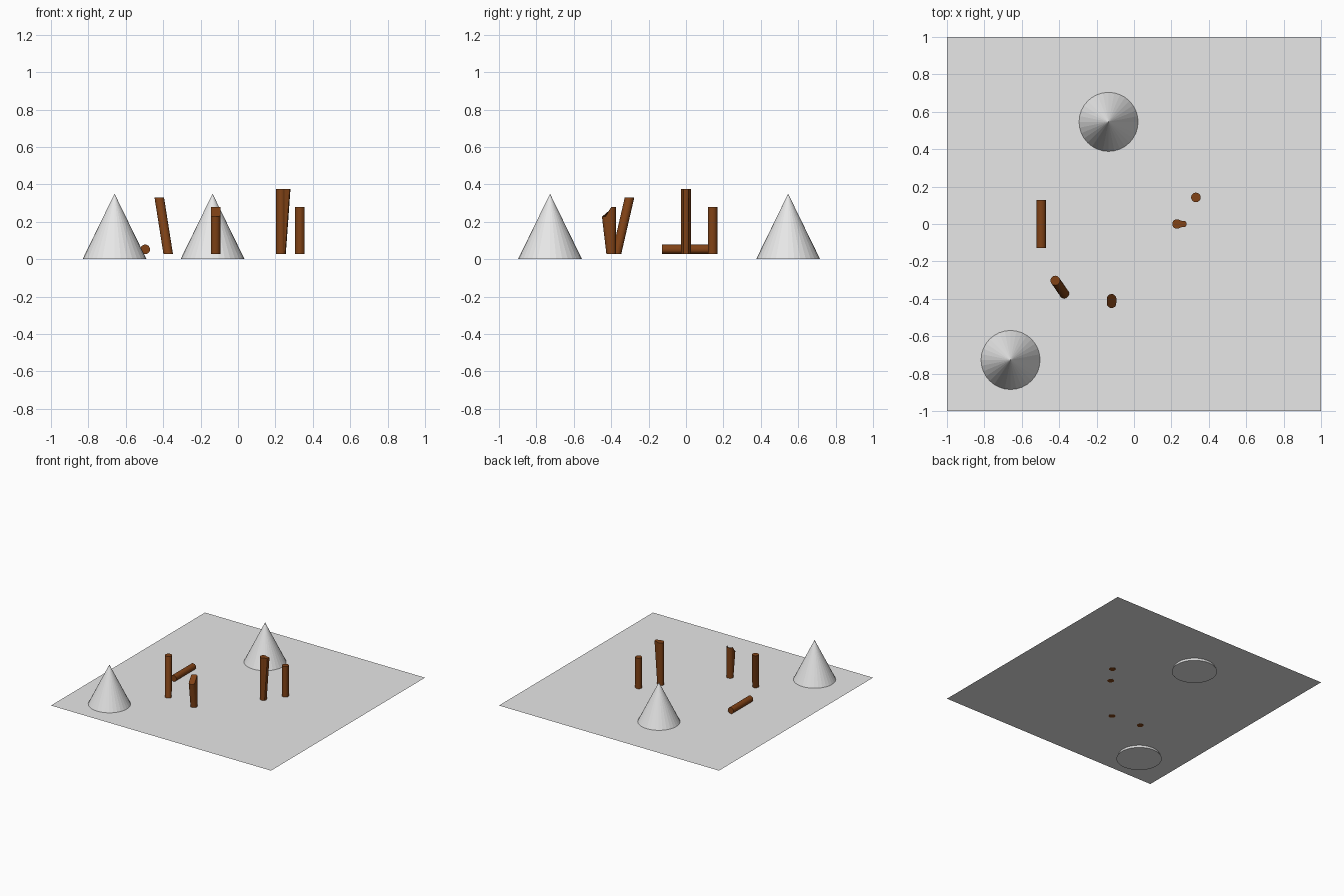
import bpy, bmesh
from mathutils import Matrix, Vector

if "Cube" in bpy.data.objects:
    bpy.data.objects.remove(bpy.data.objects["Cube"])

GROUND_Z = 0.027
POST_R = 0.0255
SIDES = 32


def material(name, rgb):
    m = bpy.data.materials.new(name)
    m.diffuse_color = (*rgb, 1.0)
    m.use_nodes = True
    m.node_tree.nodes["Principled BSDF"].inputs["Base Color"].default_value = m.diffuse_color
    return m


grey = material("light_grey", (0.8, 0.8, 0.8))
brown = material("bark_brown", (0.22, 0.055, 0.008))


def finish(bm, name, mat):
    bmesh.ops.recalc_face_normals(bm, faces=bm.faces)
    me = bpy.data.meshes.new(name)
    bm.to_mesh(me)
    bm.free()
    me.materials.append(mat)
    ob = bpy.data.objects.new(name, me)
    bpy.context.collection.objects.link(ob)
    return ob


def cone(name, x, y, r=0.171, h=0.35):
    bm = bmesh.new()
    bmesh.ops.create_cone(bm, cap_ends=True, segments=SIDES, radius1=r, radius2=0,
                          depth=h, matrix=Matrix.Translation((x, y, h / 2)))
    return finish(bm, name, grey)


def post(name, x, y, top, lean=(0, 0), pull=None, shift=(0, 0, 0)):
    """Upright log; lean slides the top, pull(v) picks top points to move by shift."""
    base = GROUND_Z - 0.0005
    bm = bmesh.new()
    bmesh.ops.create_cone(bm, cap_ends=True, segments=SIDES, radius1=POST_R,
                          radius2=POST_R, depth=top - base)
    for v in bm.verts:
        if v.co.z > 0:
            moved = pull is not None and pull(v.co)
            v.co += Vector((*lean, 0))
            if moved:
                v.co += Vector(shift)
        v.co += Vector((x, y, (top + base) / 2))
    return finish(bm, name, brown)


# ground sheet
bm = bmesh.new()
bmesh.ops.create_grid(bm, x_segments=1, y_segments=1, size=1,
                      matrix=Matrix.Translation((0, 0, GROUND_Z)))
finish(bm, "ground_sheet", grey)

# cones, sunk slightly through the sheet
cone("cone_front", -0.66, -0.727)
cone("cone_back", -0.136, 0.546)

# upright logs
post("log_plain", 0.331, 0.142, 0.278)
post("log_leaning", -0.373, -0.372, 0.33, lean=(-0.048, 0.07))
post("log_spurred", 0.23, 0, 0.376,
     pull=lambda c: c.x > 0 and abs(c.y) < 0.016, shift=(0.025, 0, 0))
post("log_chipped", -0.12, -0.4, 0.278,
     pull=lambda c: c.y < -0.004, shift=(0, -0.024, -0.05))

# log lying on the sheet
bm = bmesh.new()
bmesh.ops.create_cone(bm, cap_ends=True, segments=SIDES, radius1=POST_R, radius2=POST_R,
                      depth=0.256,
                      matrix=Matrix.Translation((-0.496, 0, GROUND_Z + POST_R))
                      @ Matrix.Rotation(1.5707963, 4, 'X'))
finish(bm, "log_lying", brown)
